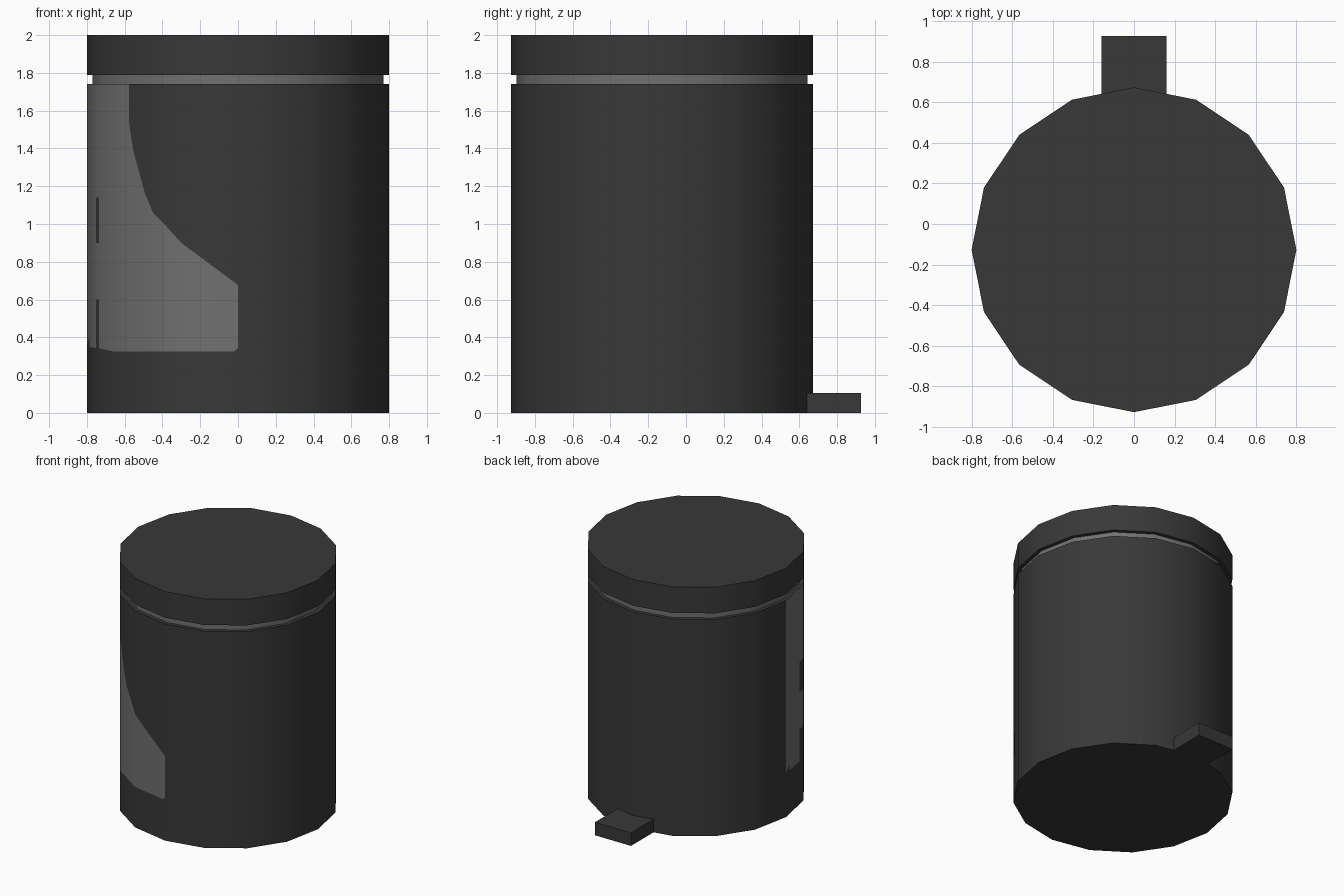
import bpy, bmesh, math
from mathutils import Vector

if "Cube" in bpy.data.objects:
    bpy.data.objects.remove(bpy.data.objects["Cube"])

SIDES, R, CY = 16, 0.8, -0.127   # sides, radius and y centre of the can
BODY_TOP = 1.74


def material(name, value):
    m = bpy.data.materials.new(name)
    m.diffuse_color = (value, value, value, 1)
    m.use_nodes = True
    m.node_tree.nodes["Principled BSDF"].inputs["Base Color"].default_value = m.diffuse_color
    return m


dark = material("charcoal", 0.040)
light = material("light_grey", 0.163)


def drum(name, radius, z0, z1, mat):
    bpy.ops.mesh.primitive_cylinder_add(vertices=SIDES, radius=radius, depth=z1 - z0,
                                        location=(0, CY, (z0 + z1) / 2))
    ob = bpy.context.object
    ob.name = name
    ob.data.materials.append(mat)
    bpy.ops.object.shade_smooth_by_angle(angle=math.radians(30))
    return ob


def interp(points, x):
    for (x0, z0), (x1, z1) in zip(points, points[1:]):
        if x <= x1 + 1e-9:
            return z0 + (z1 - z0) * (x - x0) / (x1 - x0)
    return points[-1][1]


# Lid and recessed neck
drum("lid", R, 1.79, 2.0, dark)
drum("neck", 0.77, BODY_TOP - 0.02, 1.80, light)

# Pedal at the back
bpy.ops.mesh.primitive_cube_add(size=1, location=(0, 0.7635, 0.0525))
pedal = bpy.context.object
pedal.name = "pedal"
pedal.scale = (0.32, 0.327, 0.105)
pedal.data.materials.append(dark)

# Body: plain facets, with the light patch cut into the front left quarter
ring = [(R * math.cos(2 * math.pi * k / SIDES), CY + R * math.sin(2 * math.pi * k / SIDES))
        for k in range(SIDES)]
quarter = ring[8:13]             # from left (-x) to front (-y)
upper = [(-0.8, 1.74), (-0.577, 1.74), (-0.582 + 0.006, 1.53), (-0.555, 1.39), (-0.492, 1.16),
         (-0.45, 1.06), (-0.386, 0.995), (-0.30, 0.90), (0, 0.677)]
lower = [(-0.8, 0.35), (-0.725, 0.34), (-0.66, 0.325), (-0.02, 0.325), (0, 0.345)]
slit = (-0.752, -0.735)          # narrow dark gap in the patch

bm = bmesh.new()


def wall(a, b, a0, b0, a1, b1, mat):
    """One upright strip between plan points a and b."""
    pts = [(a, a0), (b, b0), (b, b1), (a, a1)]
    cos = []
    for p, z in pts:
        v = (p[0], p[1], z)
        if v not in cos:
            cos.append(v)
    if len(cos) < 3:
        return
    f = bm.faces.new([bm.verts.new(c) for c in cos])
    f.material_index = mat


for k in range(SIDES):
    if not 8 <= k < 12:
        wall(ring[k], ring[(k + 1) % SIDES], 0, 0, BODY_TOP, BODY_TOP, 0)

xs = sorted({round(p[0], 6) for p in upper + lower + quarter} | set(slit) | {-0.787})
for x0, x1 in zip(xs, xs[1:]):
    if x1 - x0 < 1e-4:
        continue
    a, b = (x0, interp(quarter, x0)), (x1, interp(quarter, x1))
    l0, l1 = interp(lower, x0), interp(lower, x1)
    u0, u1 = interp(upper, x0), interp(upper, x1)
    if x1 < -0.78:
        l0, l1 = 0.35, 0.40
    mid = (x0 + x1) / 2
    if slit[0] < mid < slit[1]:
        l0 = l1 = 0.60
        wall(a, b, l0, l1, 0.90, 0.90, 1)
        wall(a, b, 0.90, 0.90, 1.14, 1.14, 0)
        wall(a, b, 1.14, 1.14, u0, u1, 1)
    else:
        wall(a, b, l0, l1, u0, u1, 1)
    wall(a, b, 0, 0, l0, l1, 0)
    wall(a, b, u0, u1, BODY_TOP, BODY_TOP, 0)

# Body caps
bm.faces.new([bm.verts.new((x, y, BODY_TOP)) for x, y in ring])
bm.faces.new([bm.verts.new((x, y, 0)) for x, y in reversed(ring)])
bmesh.ops.remove_doubles(bm, verts=bm.verts[:], dist=1e-5)

mesh = bpy.data.meshes.new("body")
bm.to_mesh(mesh)
bm.free()
body = bpy.data.objects.new("body", mesh)
bpy.context.collection.objects.link(body)
mesh.materials.append(dark)
mesh.materials.append(light)

# Round shading on the walls, flat shading on the caps
normals = [None] * len(mesh.loops)
for p in mesh.polygons:
    p.use_smooth = True
    flat = abs(p.normal.z) > 0.5
    for li in p.loop_indices:
        co = mesh.vertices[mesh.loops[li].vertex_index].co
        normals[li] = p.normal.copy() if flat else Vector((co.x, co.y - CY, 0)).normalized()
mesh.normals_split_custom_set(normals)
